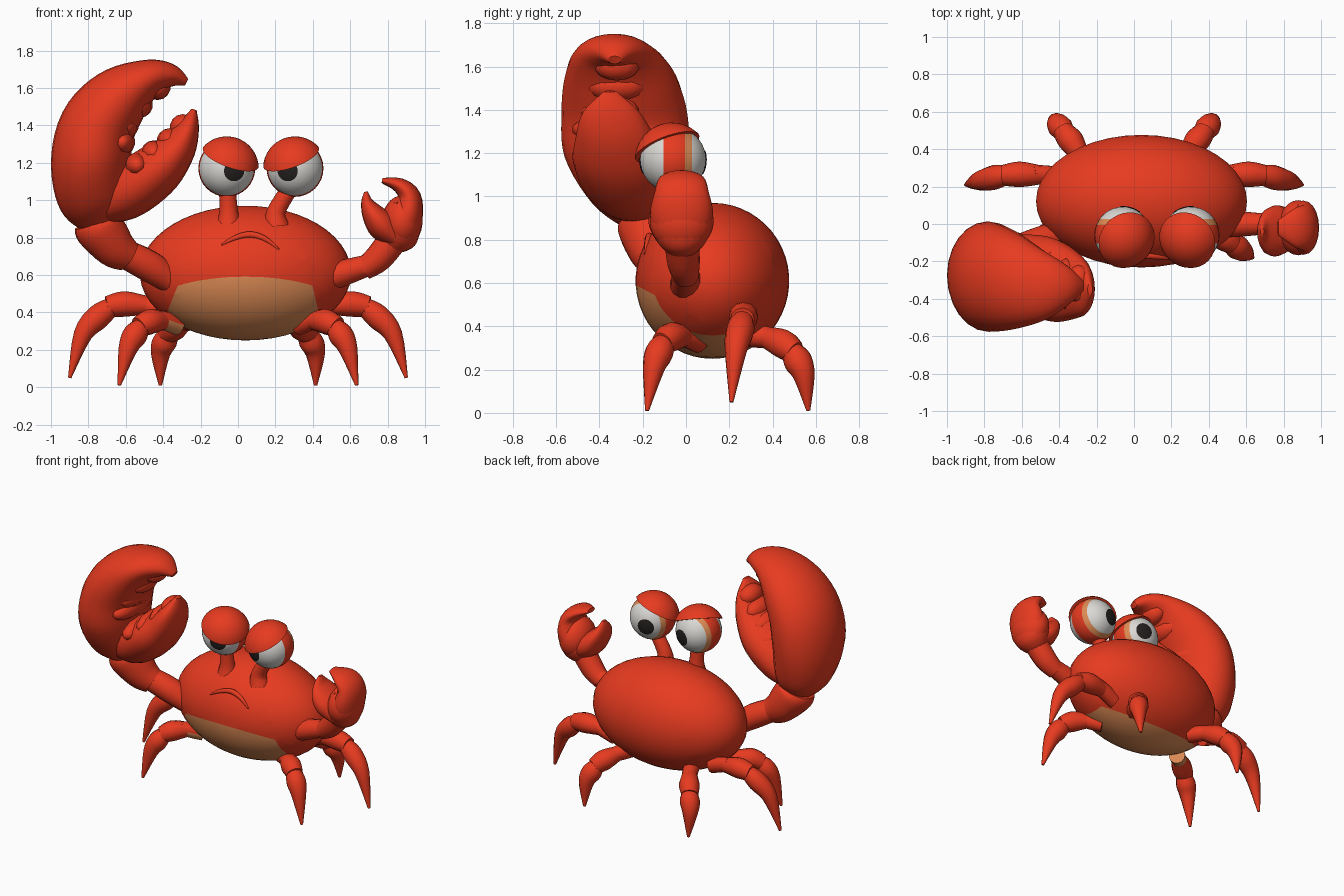
import bpy, bmesh, math
from mathutils import Vector, Matrix

old = bpy.data.objects.get("Cube")
if old:
    bpy.data.objects.remove(old, do_unlink=True)


def material(name, r, g, b):
    m = bpy.data.materials.new(name)
    m.use_nodes = True
    m.diffuse_color = (r, g, b, 1)
    bsdf = m.node_tree.nodes["Principled BSDF"]
    bsdf.inputs["Base Color"].default_value = (r, g, b, 1)
    bsdf.inputs["Roughness"].default_value = 0.7
    return m


RED = material("shell red", 0.8, 0.043, 0.014)
TAN = material("belly tan", 0.73, 0.26, 0.09)
WHITE = material("eye white", 0.7, 0.69, 0.66)
BLACK = material("pupil black", 0.018, 0.014, 0.014)
Y = Vector((0, 1, 0))


def finish(name, bm, mats, angle=50):
    bmesh.ops.recalc_face_normals(bm, faces=bm.faces)
    me = bpy.data.meshes.new(name)
    bm.to_mesh(me)
    bm.free()
    for m in mats:
        me.materials.append(m)
    ob = bpy.data.objects.new(name, me)
    bpy.context.collection.objects.link(ob)
    bpy.ops.object.select_all(action='DESELECT')
    ob.select_set(True)
    bpy.context.view_layer.objects.active = ob
    bpy.ops.object.shade_smooth_by_angle(angle=math.radians(angle))
    return ob


def spline(keys, steps):
    """Catmull-Rom through keys of any dimension."""
    out = []
    for i in range(len(keys) - 1):
        p0, p1 = keys[max(i - 1, 0)], keys[i]
        p2, p3 = keys[i + 1], keys[min(i + 2, len(keys) - 1)]
        for s in range(steps):
            t = s / steps
            out.append([b + 0.5 * t * (c - a + t * (2*a - 5*b + 4*c - d + t * (3*(b - c) + d - a)))
                        for a, b, c, d in zip(p0, p1, p2, p3)])
    return out + [list(keys[-1])]


def tube(name, keys, side=None, sides=14, steps=4):
    """Sweep an ellipse; each key is x, y, z, half width, half depth."""
    keys = [k if len(k) == 5 else (*k, k[3]) for k in keys]
    pts = spline(keys, steps)
    pos = [Vector(p[:3]) for p in pts]
    side = side or (pos[-1] - pos[0]).cross(Vector((0, 0, 1))).normalized()
    bm = bmesh.new()
    rings = []
    for i, p in enumerate(pts):
        tan = pos[min(i + 1, len(pos) - 1)] - pos[max(i - 1, 0)]
        wide = tan.cross(side).normalized()
        rings.append([bm.verts.new(pos[i] + wide * max(p[3], 0.004) * math.cos(a)
                                   + side * max(p[4], 0.004) * math.sin(a))
                      for a in (math.tau * k / sides for k in range(sides))])
    for r, q in zip(rings, rings[1:]):
        for k in range(sides):
            n = (k + 1) % sides
            bm.faces.new((r[k], r[n], q[n], q[k]))
    bm.faces.new(rings[0])
    bm.faces.new(rings[-1])
    return finish(name, bm, [RED])


def ball(center, size, seg=32, axis=Vector((0, 0, 1))):
    bm = bmesh.new()
    bmesh.ops.create_uvsphere(bm, u_segments=seg, v_segments=seg * 5 // 8, radius=1)
    turn = axis.to_track_quat('Z', 'Y').to_matrix().to_4x4()
    bm.transform(Matrix.Translation(center) @ Matrix.Diagonal((*size, 1)) @ turn)
    return bm


def cut(bm, co, no, clear=False):
    geom = bm.verts[:] + bm.edges[:] + bm.faces[:]
    return bmesh.ops.bisect_plane(bm, geom=geom, plane_co=co, plane_no=no, clear_inner=clear)


# Body: a unit ball gets a tan belly cap with trimmed sides, then its real size
MID, SIZE = Vector((0.04, 0.122, 0.61)), Vector((0.565, 0.355, 0.36))
bm = ball((0, 0, 0), (1, 1, 1), 40)
tilt = math.radians(62)
down = Vector((0, -math.cos(tilt), -math.sin(tilt)))
planes = [(down * math.cos(math.radians(59)), down),
          (Vector((-0.72, 0, -0.5)), Vector((1, 0, -0.25))),
          (Vector((0.68, 0, -0.5)), Vector((-1, 0, -0.15)))]
for co, no in planes:
    cut(bm, co, no)
for f in bm.faces:
    p = f.calc_center_median()
    f.material_index = int(all((p - co).dot(no) > 0 for co, no in planes))
bm.transform(Matrix.Translation(MID) @ Matrix.Diagonal((*SIZE, 1)))
finish("body", bm, [RED, TAN])


def front_y(x, z):
    u, w = (x - MID.x) / SIZE.x, (z - MID.z) / SIZE.z
    return MID.y - SIZE.y * math.sqrt(1 - u * u - w * w)


# Frowning mouth ridge
tube("mouth", [(x, front_y(x, z), z, r) for x, z, r in
               ((-0.09, 0.76, 0.004), (-0.01, 0.80, 0.014), (0.07, 0.815, 0.018),
                (0.15, 0.79, 0.014), (0.22, 0.735, 0.004))], Y, 8)

# Eyes: ball with coloured bands, pupils front and back, slanted lid, stalk
for label, x, inner, base_x in (("right", -0.06, 1, -0.05), ("left", 0.305, -1, 0.205)):
    c = Vector((x, -0.06, 1.17))
    bm = ball(c, (0.152,) * 3, 32, Y)
    bands = [-0.045, 0.055, 0.088]
    for b in bands:
        cut(bm, c + Y * b, Y)
    for f in bm.faces:
        y = f.calc_center_median().y - c.y
        f.material_index = (0, 1, 2, 0)[sum(y > b for b in bands)]
    finish(label + "_eyeball", bm, [WHITE, RED, TAN])
    for part, sy in (("pupil", -1), ("back_pupil", 1)):
        d = Vector((inner * 0.04, sy * 0.14, -0.013)).normalized()
        bm = ball(c, (0.156,) * 3, 32, d)
        cut(bm, c + d * 0.145, d, True)
        finish(f"{label}_{part}", bm, [BLACK])
    n = Vector((inner * 0.36, -0.38, 1)).normalized()
    bm = ball(c + Vector((0, -0.005, 0)), (0.171,) * 3, 32, n)
    cut(bm, c + n * 0.066, n, True)
    bmesh.ops.holes_fill(bm, edges=[e for e in bm.edges if e.is_boundary])
    finish(label + "_eyelid", bm, [RED])
    tube(label + "_eye_stalk", [(base_x, -0.05, 0.86, 0.07), (base_x, -0.05, 0.94, 0.05),
                                (x * 0.7 + base_x * 0.3, -0.055, 1.06, 0.045)], Y)

# Large raised arm and claw
tube("right_upper_arm", [(-0.36, -0.05, 0.57, 0.07), (-0.48, -0.09, 0.65, 0.085),
                         (-0.64, -0.14, 0.73, 0.075)])
tube("right_forearm", [(-0.585, -0.13, 0.70, 0.085), (-0.66, -0.15, 0.75, 0.115),
                       (-0.74, -0.18, 0.85, 0.135), (-0.76, -0.19, 0.89, 0.12)])
tube("right_claw_upper", [
    (-0.75, -0.20, 0.86, 0.09, 0.09), (-0.77, -0.235, 0.97, 0.18, 0.20),
    (-0.79, -0.275, 1.18, 0.21, 0.285), (-0.75, -0.285, 1.39, 0.205, 0.29),
    (-0.63, -0.305, 1.55, 0.17, 0.255), (-0.48, -0.33, 1.65, 0.105, 0.185),
    (-0.36, -0.33, 1.665, 0.065, 0.11), (-0.275, -0.33, 1.63, 0.02, 0.03)], Y, 24, 5)
tube("right_claw_lower", [
    (-0.80, -0.21, 0.92, 0.05, 0.10), (-0.63, -0.255, 1.02, 0.14, 0.195),
    (-0.45, -0.295, 1.15, 0.145, 0.225), (-0.33, -0.325, 1.27, 0.105, 0.185),
    (-0.265, -0.345, 1.39, 0.06, 0.13), (-0.235, -0.35, 1.485, 0.014, 0.03)], Y, 20, 5)
# Broad ridged teeth sunk into both fingers
teeth = [(-0.62, 1.31), (-0.60, 1.40), (-0.525, 1.51), (-0.43, 1.605),
         (-0.54, 1.185), (-0.45, 1.25), (-0.365, 1.315), (-0.295, 1.39)]
for i, (x, z) in enumerate(teeth):
    depth = 0.21 - 0.035 * (i % 4)
    finish(f"claw_tooth_{i + 1}", ball((x, -0.32, z), (0.07, depth, 0.07), 12), [RED])

# Small arm and claw
tube("left_upper_arm", [(0.46, 0.0, 0.58, 0.075), (0.56, 0.0, 0.61, 0.07), (0.72, 0.0, 0.66, 0.055)])
tube("left_forearm", [(0.67, 0.0, 0.63, 0.06), (0.75, -0.01, 0.69, 0.075),
                      (0.83, -0.02, 0.79, 0.08)])
finish("left_claw_palm", ball((0.878, -0.02, 0.885), (0.108, 0.148, 0.14), 24), [RED])
tube("left_claw_upper", [
    (0.81, -0.02, 0.74, 0.05, 0.06), (0.85, -0.02, 0.81, 0.11, 0.12),
    (0.905, -0.02, 0.92, 0.085, 0.145), (0.915, -0.02, 1.02, 0.062, 0.125),
    (0.86, -0.02, 1.08, 0.04, 0.105), (0.77, -0.02, 1.105, 0.014, 0.04)], Y, 20)
tube("left_claw_lower", [
    (0.85, -0.03, 0.79, 0.05, 0.10), (0.775, -0.035, 0.86, 0.08, 0.135),
    (0.72, -0.04, 0.93, 0.06, 0.125), (0.69, -0.04, 0.99, 0.033, 0.08),
    (0.685, -0.04, 1.045, 0.01, 0.02)], Y, 16)
for i, (x, z) in enumerate(((0.755, 0.94), (0.80, 0.91), (0.85, 0.985))):
    finish(f"small_tooth_{i + 1}", ball((x, -0.04, z), (0.025, 0.08, 0.025), 10), [RED])

# Walking legs: hip, knee, bend and tip points, mirrored
legs = {"front": [(0.32, 0.06, 0.33), (0.43, -0.04, 0.37), (0.53, -0.11, 0.32),
                  (0.59, -0.15, 0.20), (0.635, -0.18, 0.01)],
        "middle": [(0.38, 0.25, 0.40), (0.54, 0.27, 0.455), (0.70, 0.26, 0.43),
                   (0.83, 0.23, 0.28), (0.90, 0.21, 0.05)],
        "back": [(0.24, 0.28, 0.36), (0.31, 0.41, 0.345), (0.38, 0.50, 0.28),
                 (0.415, 0.545, 0.17), (0.415, 0.565, 0.01)]}
for name, path in legs.items():
    for label, s in (("left", 1), ("right", -1)):
        a, b, c, d, e = (Vector((s * p[0], p[1], p[2])) for p in path)
        side = (e - a).cross(Vector((0, 0, 1))).normalized()
        hip = tube(f"{label}_{name}_hip", [(*a, 0.055), (*a.lerp(b, 0.6), 0.052), (*b, 0.045)],
                   side, 12)
        # One hip has a tan underside
        if (label, name) == ("right", "front"):
            hip.data.materials.append(TAN)
            for p in hip.data.polygons:
                p.material_index = int(p.normal.z < 0)
        tube(f"{label}_{name}_thigh", [(*b.lerp(a, 0.35), 0.048), (*b.lerp(c, 0.4), 0.068),
                                       (*c, 0.056)], side, 12)
        tube(f"{label}_{name}_shin", [(*c.lerp(b, 0.2), 0.048), (*c.lerp(d, 0.35), 0.066),
                                      (*d, 0.05), (*e, 0.009)], side, 12)
